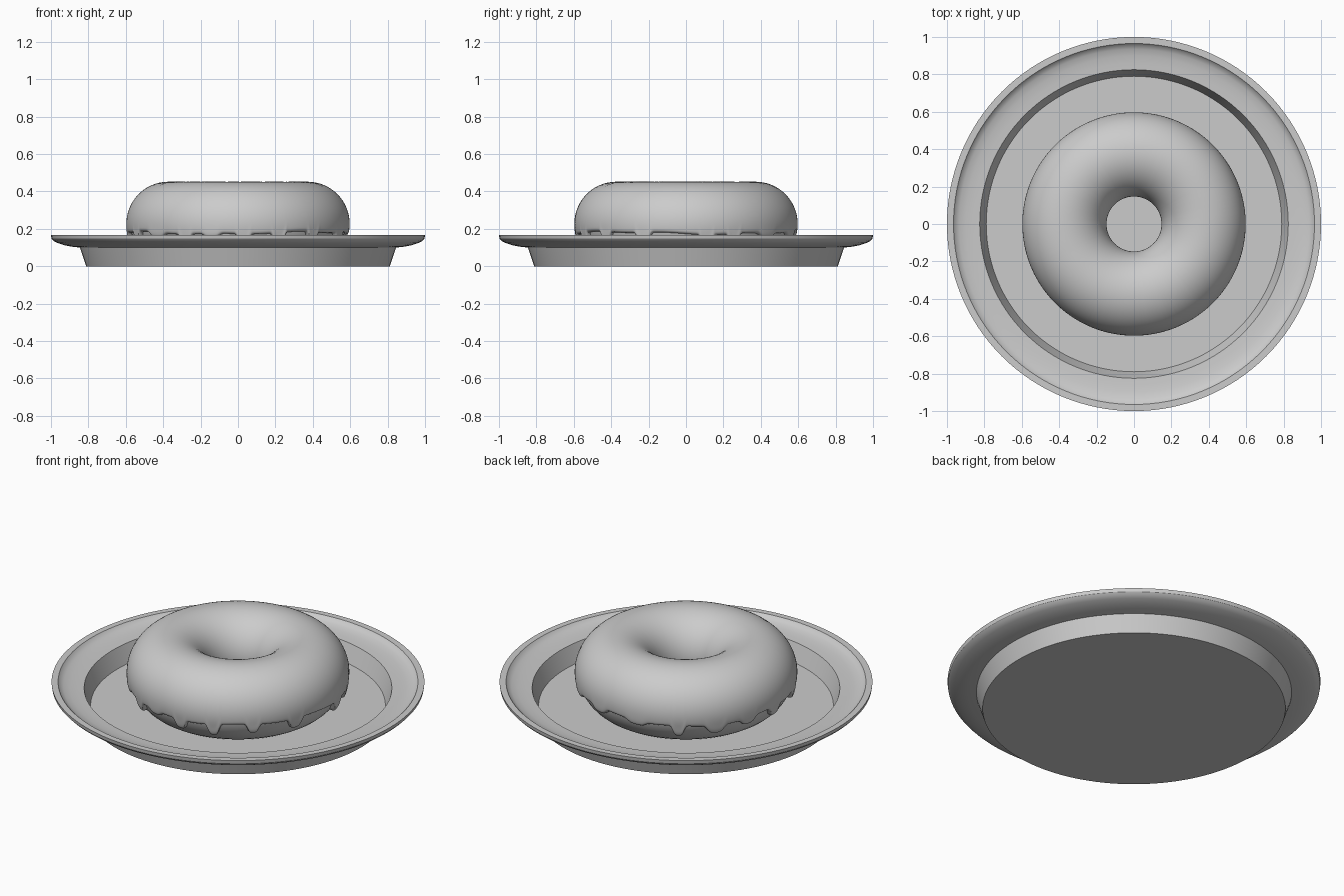
import bpy, math

if "Cube" in bpy.data.objects:
    bpy.data.objects.remove(bpy.data.objects["Cube"])

grey = bpy.data.materials.new("plain_grey")
grey.diffuse_color = (0.6, 0.6, 0.6, 1)
grey.use_nodes = True
grey.node_tree.nodes["Principled BSDF"].inputs["Base Color"].default_value = grey.diffuse_color
TAU = 2 * math.pi


def build(name, rings, close_ring=False):
    """Skin a closed loop of cross-sections (one section per turn step)."""
    n, m = len(rings), len(rings[0])
    verts = [p for ring in rings for p in ring]
    faces = []
    for i in range(n):
        j = (i + 1) % n
        for k in range(m if close_ring else m - 1):
            l = (k + 1) % m
            faces.append((i * m + k, j * m + k, j * m + l, i * m + l))
    if not close_ring:  # cap both ends of an open profile
        faces.append([i * m for i in reversed(range(n))])
        faces.append([i * m + m - 1 for i in range(n)])
    return finish(name, verts, faces)


def finish(name, verts, faces):
    mesh = bpy.data.meshes.new(name)
    mesh.from_pydata(verts, [], faces)
    mesh.materials.append(grey)
    obj = bpy.data.objects.new(name, mesh)
    bpy.context.collection.objects.link(obj)
    bpy.ops.object.select_all(action='DESELECT')
    bpy.context.view_layer.objects.active = obj
    obj.select_set(True)
    bpy.ops.object.shade_smooth_by_angle(angle=math.radians(32))
    return obj


def spin(r, z, t):
    return (r * math.cos(t), r * math.sin(t), z)


# Plate: lathed profile from underside centre, round the rim, to the floor
profile = [(0.812, 0), (0.845, 0.10), (0.89, 0.105), (0.93, 0.113),
           (0.965, 0.125), (0.985, 0.135), (0.997, 0.148), (1.0, 0.168),
           (0.965, 0.168), (0.955, 0.156), (0.935, 0.146), (0.90, 0.138),
           (0.86, 0.134), (0.825, 0.132), (0.79, 0.032)]
build("plate", [[spin(r, z, TAU * i / 128) for r, z in profile] for i in range(128)])

# Ring cake body
MAJOR, MINOR, MID, COAT = 0.372, 0.205, 0.227, 0.02
body = []
for i in range(96):
    t = TAU * i / 96
    body.append([spin(MAJOR + MINOR * math.cos(TAU * k / 40),
                      MID + MINOR * math.sin(TAU * k / 40), t) for k in range(40)])
build("cake_ring", body, close_ring=True)

# Icing: drip direction, extra length and half width, all in degrees
outer_drips = [(-119, 15, 3), (-104, 6, 4), (-87, 15, 3), (-68, 19, 3), (-47, 15, 3),
               (-23, 16, 3.5), (11, 17, 3), (26, 15, 3), (48, 7, 5), (73, 9, 5),
               (98, 6, 5), (121, 18, 3), (141, 13, 4.5), (160, 10, 4), (179, 14, 3.5),
               (203, 14, 3), (222, 8, 5)]
inner_drips = [(-150, 14, 9), (-95, 9, 8), (-40, 16, 9), (20, 10, 9), (80, 12, 8), (135, 18, 9)]


def reach(deg, drips, base, sway):
    """How far the icing runs below the cake's equator, and how much is drip."""
    run = 0
    for pos, size, width in drips:
        d = (deg - pos + 180) % 360 - 180
        run = max(run, size * math.exp(-(d / width) ** 4 * 0.7))
    wave = sway * (math.sin(math.radians(3 * deg + 40)) + 0.6 * math.sin(math.radians(8 * deg)))
    return math.radians(base + wave + run), run / 18


STEPS, CUTS = 480, 56
icing = []
for i in range(STEPS):
    deg = 360 * i / STEPS
    low_out, bead_out = reach(deg, outer_drips, 14, 1.8)
    low_in, bead_in = reach(deg, inner_drips, 14, 2)
    section = []
    for k in range(CUTS + 1):
        u = 0.5 - 0.5 * math.cos(math.pi * k / CUTS)  # crowd cuts at the edges
        a = -low_out + u * (math.pi + low_out + low_in)
        edge = min(u, 1 - u) * (math.pi + low_out + low_in)
        rounding = math.sqrt(1 - (1 - min(edge / 0.09, 1)) ** 2)
        bead = (bead_out if u < 0.5 else bead_in) * math.exp(-((edge - 0.1) / 0.14) ** 2)
        r = MINOR - 0.003 + (COAT + 0.003 + 0.007 * bead) * rounding
        section.append(spin(MAJOR + r * math.cos(a), MID + r * math.sin(a), math.radians(deg)))
    # hidden underside following the cake body
    for k in range(1, 12):
        a = math.pi + low_in - k / 12 * (math.pi + low_out + low_in)
        r = MINOR - 0.006
        section.append(spin(MAJOR + r * math.cos(a), MID + r * math.sin(a), math.radians(deg)))
    icing.append(section)
build("icing", icing, close_ring=True)
